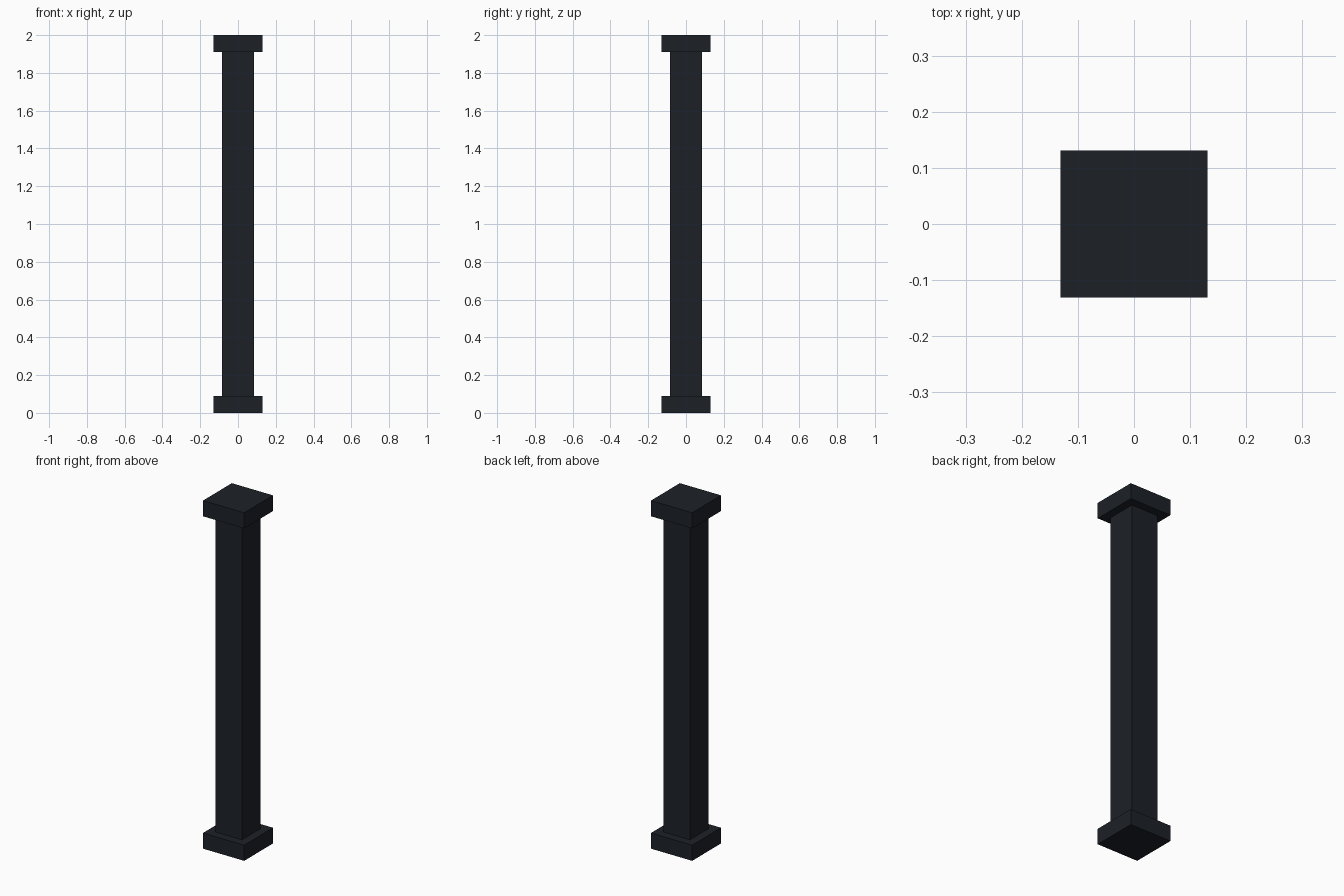
import bpy

if "Cube" in bpy.data.objects:
    bpy.data.objects.remove(bpy.data.objects["Cube"])

# Dark slate material
mat = bpy.data.materials.new("dark_slate")
mat.diffuse_color = (0.012, 0.015, 0.02, 1)
mat.use_nodes = True
mat.node_tree.nodes["Principled BSDF"].inputs["Base Color"].default_value = mat.diffuse_color

HEIGHT, PLATE_H = 2.0, 0.09
PLATE_W, SHAFT_W = 0.262, 0.168


def block(name, width, z0, z1):
    """Square block centred on the z axis between two heights."""
    bpy.ops.mesh.primitive_cube_add(size=1, location=(0, 0, (z0 + z1) / 2))
    ob = bpy.context.object
    ob.name = name
    ob.scale = (width, width, z1 - z0)
    bpy.ops.object.transform_apply(location=False, rotation=False, scale=True)
    ob.data.materials.append(mat)
    return ob


# Base plate, square shaft and matching top plate
block("base_plate", PLATE_W, 0, PLATE_H)
block("shaft", SHAFT_W, PLATE_H, HEIGHT - PLATE_H)
block("top_plate", PLATE_W, HEIGHT - PLATE_H, HEIGHT)
